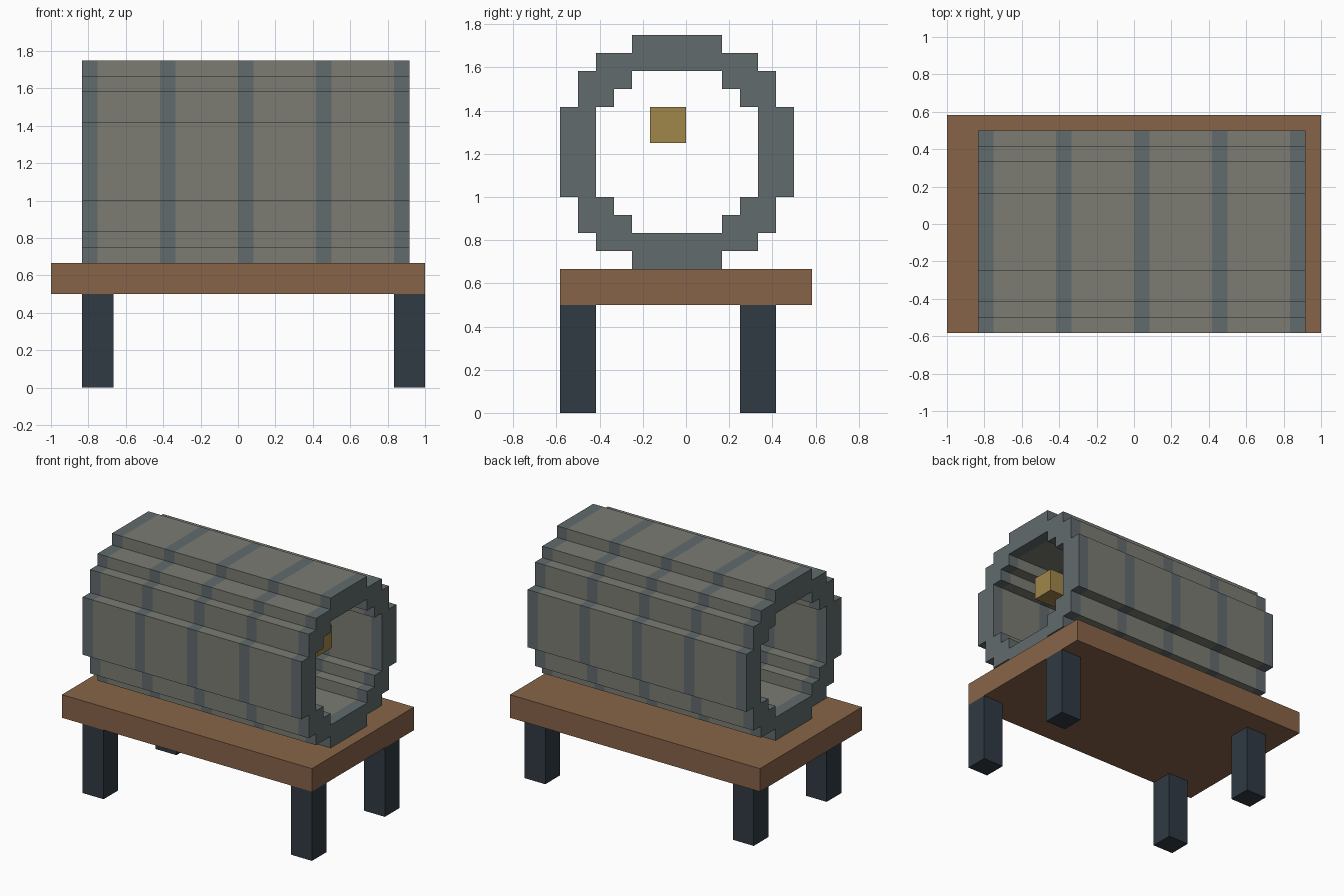
import bpy
import bmesh

if "Cube" in bpy.data.objects:
    bpy.data.objects.remove(bpy.data.objects["Cube"])

U = 1 / 12  # the model sits on a block grid of this size


def material(name, rgb):
    m = bpy.data.materials.new(name)
    m.diffuse_color = (*rgb, 1)
    m.use_nodes = True
    m.node_tree.nodes["Principled BSDF"].inputs["Base Color"].default_value = m.diffuse_color
    return m


WOOD = material("wood", (0.245, 0.127, 0.064))
IRON = material("dark_iron", (0.03, 0.042, 0.056))
BAND = material("steel_band", (0.122, 0.147, 0.155))
STAVE = material("grey_stave", (0.2, 0.2, 0.172))
GOLD = material("gold", (0.352, 0.238, 0.068))


def add_object(name, bm, mats):
    bmesh.ops.recalc_face_normals(bm, faces=bm.faces[:])
    mesh = bpy.data.meshes.new(name)
    bm.to_mesh(mesh)
    bm.free()
    for m in mats:
        mesh.materials.append(m)
    obj = bpy.data.objects.new(name, mesh)
    bpy.context.collection.objects.link(obj)
    return obj


def box(name, lo, hi, mat):
    """Box between two corners given in grid units."""
    bm = bmesh.new()
    bmesh.ops.create_cube(bm, size=1)
    for v in bm.verts:
        v.co = [U * ((a + b) / 2 + c * (b - a)) for a, b, c in zip(lo, hi, v.co)]
    return add_object(name, bm, [mat])


def stepped_ring(quarter):
    """Mirror a quarter staircase into a closed loop of (y, z) points."""
    half = quarter + [(y, -z) for y, z in reversed(quarter)]
    return half + [(-y, z) for y, z in reversed(half)]


# table top and legs
box("table_top", (-12, -7, 6), (12, 7, 8), WOOD)
for side, x in (("left", -10), ("right", 10)):
    for end, y in (("front", -7), ("back", 3)):
        box(f"{end}_{side}_leg", (x, y, 0), (x + 2, y + 2, 6), IRON)

# hollow barrel: stepped rings swept along x, alternating bands and staves
OUTER = stepped_ring([(2.5, 6.5), (2.5, 5.5), (4.5, 5.5), (4.5, 4.5),
                      (5.5, 4.5), (5.5, 2.5), (6.5, 2.5)])
INNER = stepped_ring([(2.5, 4.5), (2.5, 3.5), (3.5, 3.5), (3.5, 2.5), (4.5, 2.5)])
STATIONS = [x for start in range(-10, 11, 5) for x in (start, start + 1)]

bm = bmesh.new()
end_edges = {0: [], len(STATIONS) - 1: []}
for ring in (OUTER, INNER):
    n = len(ring)
    loops = [[bm.verts.new((x * U, (y - 0.5) * U, (z + 14.5) * U)) for y, z in ring]
             for x in STATIONS]
    for s in range(len(loops) - 1):
        a, b = loops[s], loops[s + 1]
        for i in range(n):
            j = (i + 1) % n
            bm.faces.new((a[i], a[j], b[j], b[i])).material_index = s % 2
    for s, edges in end_edges.items():
        edges += [bm.edges.get((loops[s][i], loops[s][(i + 1) % n])) for i in range(n)]

# ring-shaped barrel ends
for edges in end_edges.values():
    bmesh.ops.triangle_fill(bm, edges=edges, use_beauty=True)
add_object("barrel", bm, [BAND, STAVE])

# small block inside the barrel
box("gold_block", (7, -2, 15), (9, 0, 17), GOLD)
